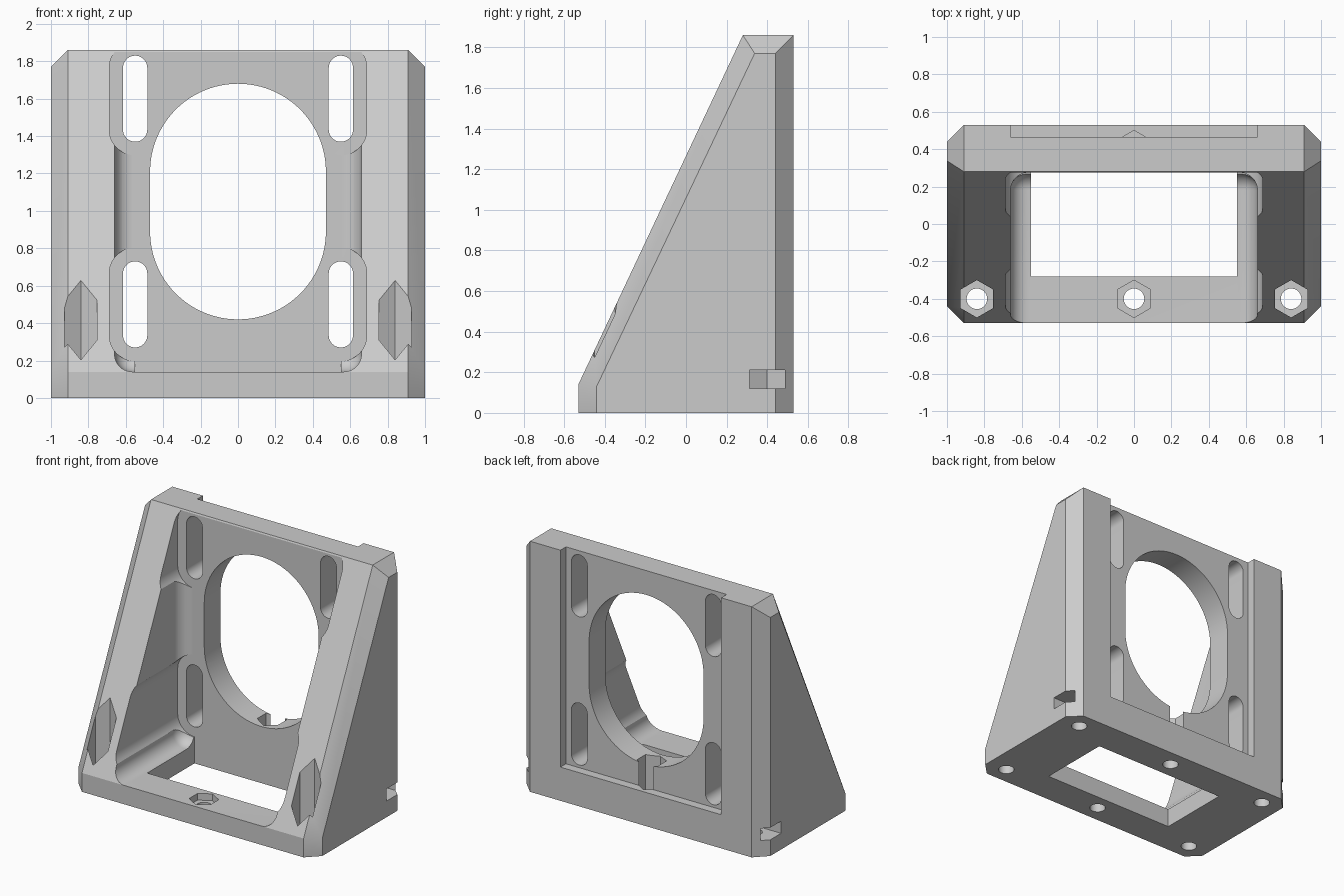
import bpy, bmesh
from math import pi, cos, sin

cube = bpy.data.objects.get("Cube")
if cube:
    bpy.data.objects.remove(cube, do_unlink=True)

grey = bpy.data.materials.new("plain_grey")
grey.use_nodes = True
colour = (0.6, 0.6, 0.6, 1)
grey.diffuse_color = colour
grey.node_tree.nodes["Principled BSDF"].inputs["Base Color"].default_value = colour


def hull(name, points):
    """Convex solid around the given points."""
    bm = bmesh.new()
    for p in points:
        bm.verts.new(p)
    result = bmesh.ops.convex_hull(bm, input=bm.verts)
    spare = {g for g in result["geom_interior"] + result["geom_unused"]
             if isinstance(g, bmesh.types.BMVert)}
    bmesh.ops.delete(bm, geom=list(spare), context="VERTS")
    bmesh.ops.dissolve_limit(bm, angle_limit=0.01, verts=bm.verts, edges=bm.edges)
    bmesh.ops.recalc_face_normals(bm, faces=bm.faces)
    mesh = bpy.data.meshes.new(name)
    bm.to_mesh(mesh)
    bm.free()
    obj = bpy.data.objects.new(name, mesh)
    bpy.context.collection.objects.link(obj)
    mesh.materials.append(grey)
    return obj


def prism(name, outline, axis, lo, hi):
    """Convex outline swept along y (outline in x, z) or z (outline in x, y)."""
    if axis == "y":
        return hull(name, [(a, t, b) for a, b in outline for t in (lo, hi)])
    return hull(name, [(a, b, t) for a, b in outline for t in (lo, hi)])


def box(name, x, y, z):
    return hull(name, [(a, b, c) for a in x for b in y for c in z])


def ring(x, y, r, n, phase=0.0):
    return [(x + r * cos(phase + 2 * pi * i / n), y + r * sin(phase + 2 * pi * i / n))
            for i in range(n)]


def stadium(x, z, r, half=0.165, n=48):
    return ring(x, z - half, r, n) + ring(x, z + half, r, n)


def apply_modifier(obj, mod):
    with bpy.context.temp_override(object=obj, active_object=obj):
        bpy.ops.object.modifier_apply(modifier=mod.name)


def cut(cutter):
    mod = body.modifiers.new("cut", "BOOLEAN")
    mod.operation = "DIFFERENCE"
    mod.solver = "EXACT"
    mod.object = cutter
    apply_modifier(body, mod)
    bpy.data.objects.remove(cutter, do_unlink=True)


# Wedge body with chamfered side edges
inner = [(-0.53, 0), (-0.53, 0.14), (0.28, 1.86), (0.53, 1.86), (0.53, 0)]
outer = [(-0.44, 0), (-0.44, 0.13), (0.338, 1.77), (0.44, 1.77), (0.44, 0)]
body = hull("motor_bracket", [(s * x, y, z) for s in (-1, 1)
            for x, prof in ((0.91, inner), (1, outer)) for y, z in prof])

# Rounded cavity between the two side gussets
WALL = 0.275
cavity = box("cavity", (-0.66, 0.66), (-1.5, WALL), (0.14, 3))
bevel = cavity.modifiers.new("round", "BEVEL")
bevel.width = 0.095
bevel.segments = 10
bevel.limit_method = "NONE"
apply_modifier(cavity, bevel)
cut(cavity)

# Base window and shallow recess on the back
cut(box("base_window", (-0.55, 0.55), (-0.28, WALL), (-0.1, 0.3)))
cut(box("back_recess", (-0.66, 0.66), (0.465, 0.8), (0.25, 2.2)))

# Large centre opening, slots and their clearance in the gussets
MID = 1.05
cut(prism("centre_opening", stadium(0, MID, 0.47, 0.16, 96), "y", -1, 1))
for x in (-0.55, 0.55):
    for z in (MID - 0.55, MID + 0.55):
        cut(prism("slot_clearance", stadium(x, z, 0.138), "y", -1, WALL))
        cut(prism("slot", stadium(x, z, 0.065), "y", 0, 1))

# Base screw holes with nut pockets
for x in (-0.84, 0, 0.84):
    for y in (-0.4, 0.4):
        cut(prism("screw_hole", ring(x, y, 0.055, 32), "z", -0.1, 0.19))
        if y < 0 or x == 0:
            top = 0.7 if y < 0 else 0.6
            cut(prism("nut_pocket", ring(x, y, 0.1, 6, pi / 2), "z", 0.09, top))
        else:
            side = 1.2 if x > 0 else -1.2
            mouth = [(side, y - 0.0866), (side, y + 0.0866)]
            cut(prism("side_nut_slot", ring(x, y, 0.1, 6) + mouth, "z", 0.12, 0.21))

# Smooth only the rounded surfaces
bpy.ops.object.select_all(action="DESELECT")
body.select_set(True)
bpy.context.view_layer.objects.active = body
bpy.ops.object.shade_smooth_by_angle(angle=pi / 9)
